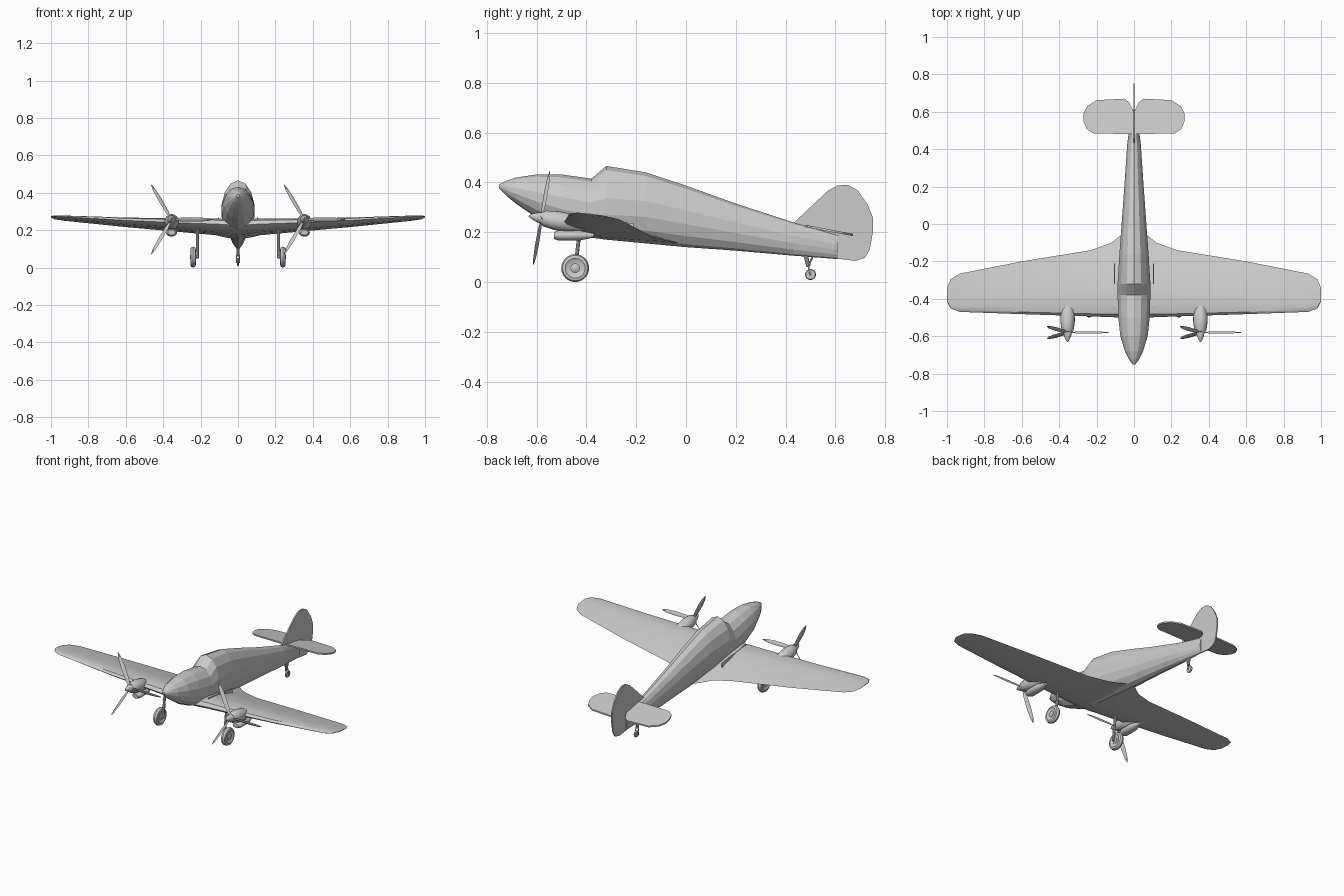
import bpy, bmesh, math
from mathutils import Matrix, Vector

if "Cube" in bpy.data.objects:
    bpy.data.objects.remove(bpy.data.objects["Cube"])

grey = bpy.data.materials.new("light grey")
grey.use_nodes = True
colour = (0.6, 0.6, 0.6, 1)
grey.diffuse_color = colour
grey.node_tree.nodes["Principled BSDF"].inputs["Base Color"].default_value = colour


def finish(name, bm, smooth=None):
    bmesh.ops.recalc_face_normals(bm, faces=bm.faces)
    mesh = bpy.data.meshes.new(name)
    bm.to_mesh(mesh)
    bm.free()
    mesh.materials.append(grey)
    obj = bpy.data.objects.new(name, mesh)
    bpy.context.collection.objects.link(obj)
    if smooth:
        bpy.ops.object.select_all(action='DESELECT')
        obj.select_set(True)
        bpy.context.view_layer.objects.active = obj
        bpy.ops.object.shade_smooth_by_angle(angle=math.radians(smooth))
    return obj


def loft(name, rings, smooth=None, matrix=None):
    """Skin a list of closed rings and cap both ends."""
    bm = bmesh.new()
    rows = [[bm.verts.new(p) for p in ring] for ring in rings]
    n = len(rows[0])
    for a, b in zip(rows, rows[1:]):
        for i in range(n):
            bm.faces.new((a[i], a[(i + 1) % n], b[(i + 1) % n], b[i]))
    bm.faces.new(rows[0])
    bm.faces.new(rows[-1])
    if matrix:
        bm.transform(matrix)
    return finish(name, bm, smooth)


def lathe(name, profile, matrix, sides=16, smooth=35):
    """Turn (distance, radius) pairs around the local y axis."""
    turn = [2 * math.pi * i / sides for i in range(sides)]
    rings = [[(r * math.cos(t), d, r * math.sin(t)) for t in turn] for d, r in profile]
    return loft(name, rings, smooth, matrix)


def rod(name, start, end, radius, sides=10):
    a, b = Vector(start), Vector(end)
    turn = Vector((0, 1, 0)).rotation_difference(b - a).to_matrix().to_4x4()
    return lathe(name, [(0, radius), ((b - a).length, radius)], Matrix.Translation(a) @ turn, sides)


def plate(name, outline, thickness, normal):
    """Extrude an outline evenly to both sides along its normal."""
    half = Vector(normal) * thickness / 2
    return loft(name, [[Vector(p) - half for p in outline], [Vector(p) + half for p in outline]])


# Fuselage: y, bottom, top, half width
stations = [(-0.75, 0.375, 0.392, 0.008), (-0.72, 0.345, 0.407, 0.03),
            (-0.68, 0.313, 0.42, 0.05), (-0.6, 0.258, 0.432, 0.075),
            (-0.5, 0.21, 0.432, 0.086), (-0.38, 0.178, 0.415, 0.09),
            (-0.32, 0.17, 0.466, 0.09), (-0.16, 0.155, 0.44, 0.08),
            (0, 0.14, 0.387, 0.068), (0.2, 0.126, 0.315, 0.053),
            (0.43, 0.106, 0.24, 0.037), (0.61, 0.092, 0.19, 0.012)]
rings = []
for y, low, high, width in stations:
    ring = []
    for i in range(14):
        t = math.pi / 2 + 2 * math.pi * i / 14
        mid = low + 0.48 * (min(high, 0.44) - low)
        lift = (high - mid) if math.sin(t) > 0 else (mid - low)
        ring.append((width * math.cos(t), y, mid + lift * math.sin(t)))
    rings.append(ring)
loft("fuselage", rings)

# Wing: x, leading y, trailing y, leading z, trailing z, thickness
ribs = [(0, -0.5, 0, 0.225, 0.15, 0.07), (0.07, -0.5, -0.06, 0.23, 0.16, 0.068),
        (0.12, -0.498, -0.1, 0.233, 0.172, 0.064), (0.23, -0.494, -0.14, 0.236, 0.182, 0.056),
        (0.6, -0.482, -0.2, 0.252, 0.216, 0.035), (0.93, -0.47, -0.265, 0.272, 0.25, 0.016),
        (0.98, -0.452, -0.295, 0.275, 0.258, 0.01), (1.0, -0.415, -0.34, 0.275, 0.268, 0.004)]
foil = [(0, 0), (0.04, 0.36), (0.15, 0.6), (0.35, 0.65), (0.65, 0.4), (1, 0.02),
        (0.65, -0.2), (0.35, -0.35), (0.15, -0.35), (0.04, -0.22)]


def rib(side, x, y0, y1, z0, z1, thick):
    return [(side * x, y0 + (y1 - y0) * u, z0 + (z1 - z0) * u + thick * v) for u, v in foil]


loft("wing", [rib(-1, *r) for r in reversed(ribs[1:])] + [rib(1, *r) for r in ribs], smooth=30)

# Tail surfaces
fin = [(0.43, 0.235), (0.49, 0.292), (0.57, 0.367), (0.61, 0.388), (0.65, 0.39), (0.69, 0.368),
       (0.73, 0.31), (0.75, 0.26), (0.75, 0.2), (0.738, 0.13), (0.718, 0.097), (0.68, 0.085),
       (0.6, 0.095)]
plate("fin_and_rudder", [(0, y, z) for y, z in fin], 0.008, (1, 0, 0))
half_tail = [(0.0, 0.48), (0.22, 0.485), (0.255, 0.51), (0.27, 0.55), (0.27, 0.59), (0.25, 0.63),
             (0.2, 0.662), (0.05, 0.67), (0.025, 0.65), (0.0, 0.6)]
for side, label in ((1, "left"), (-1, "right")):
    plate(label + "_tailplane", [(side * x, y, 0.225 - 0.19 * (y - 0.48)) for x, y in half_tail],
          0.009, (0, 0, 1))

# Engines, propellers, and main wheels
blade = [(0.012, 0.005), (0.05, 0.011), (0.13, 0.013), (0.19, 0.009), (0.218, 0.002)]
for side, label in ((1, "left"), (-1, "right")):
    x = side * 0.355
    tilt = Matrix.Translation((x, -0.58, 0.257)) @ Matrix.Rotation(math.radians(-9.8), 4, 'X')
    lathe(label + "_nacelle", [(0.0, 0.024), (0.012, 0.032), (0.06, 0.039), (0.12, 0.037),
                               (0.18, 0.018)], tilt)
    lathe(label + "_spinner", [(-0.052, 0.002), (-0.04, 0.01), (-0.018, 0.019), (0.004, 0.023)], tilt)
    lathe(label + "_air_scoop", [(0, 0.014), (0.02, 0.021), (0.1, 0.021), (0.16, 0.008)],
          Matrix.Translation((x, -0.53, 0.187)) @ Matrix.Diagonal((1.4, 1, 1, 1)))
    for k in range(3):
        spin = Matrix.Rotation(math.radians(120 * k), 4, 'Y')
        pitch = Matrix.Rotation(math.radians(35), 4, 'X')
        loft(f"{label}_propeller_blade_{k + 1}",
             [[(r, 0, -w), (r, -0.002, 0), (r, 0, w), (r, 0.002, 0)] for r, w in blade],
             None, tilt @ spin @ pitch)
    # Thin strip beside the wing root
    plate(label + "_root_strip", [(side * 0.105, y, z) for y, z in
          ((-0.45, 0.24), (-0.45, 0.268), (-0.21, 0.235), (-0.21, 0.2))], 0.006, (1, 0, 0))
    # Wheel with a rounded tyre and raised hub
    axle = Matrix.Translation((side * 0.24, -0.445, 0.056)) @ Matrix.Rotation(math.pi / 2, 4, 'Z')
    lathe(label + "_tyre", [(-0.009, 0.03), (-0.015, 0.04), (-0.012, 0.051), (0, 0.056),
                            (0.012, 0.051), (0.015, 0.04), (0.009, 0.03)], axle, 24)
    lathe(label + "_hub", [(-0.017, 0.008), (-0.012, 0.018), (0.012, 0.018), (0.017, 0.008)], axle)
    rod(label + "_strut", (side * 0.217, -0.425, 0.22), (side * 0.217, -0.445, 0.052), 0.008)
    rod(label + "_axle", (side * 0.212, -0.445, 0.056), (side * 0.24, -0.445, 0.056), 0.008)
    # Tail wheel fork arms
    rod(label + "_tail_fork", (side * 0.009, 0.49, 0.07), (side * 0.009, 0.5, 0.025), 0.003)

# Tail wheel
rod("tail_strut", (0, 0.478, 0.115), (0, 0.492, 0.062), 0.009)
rod("tail_brace", (0, 0.51, 0.105), (0, 0.492, 0.065), 0.004)
lathe("tail_wheel", [(-0.006, 0.012), (-0.006, 0.019), (0, 0.022), (0.006, 0.019), (0.006, 0.012)],
      Matrix.Translation((0, 0.5, 0.03)) @ Matrix.Rotation(math.pi / 2, 4, 'Z'))
